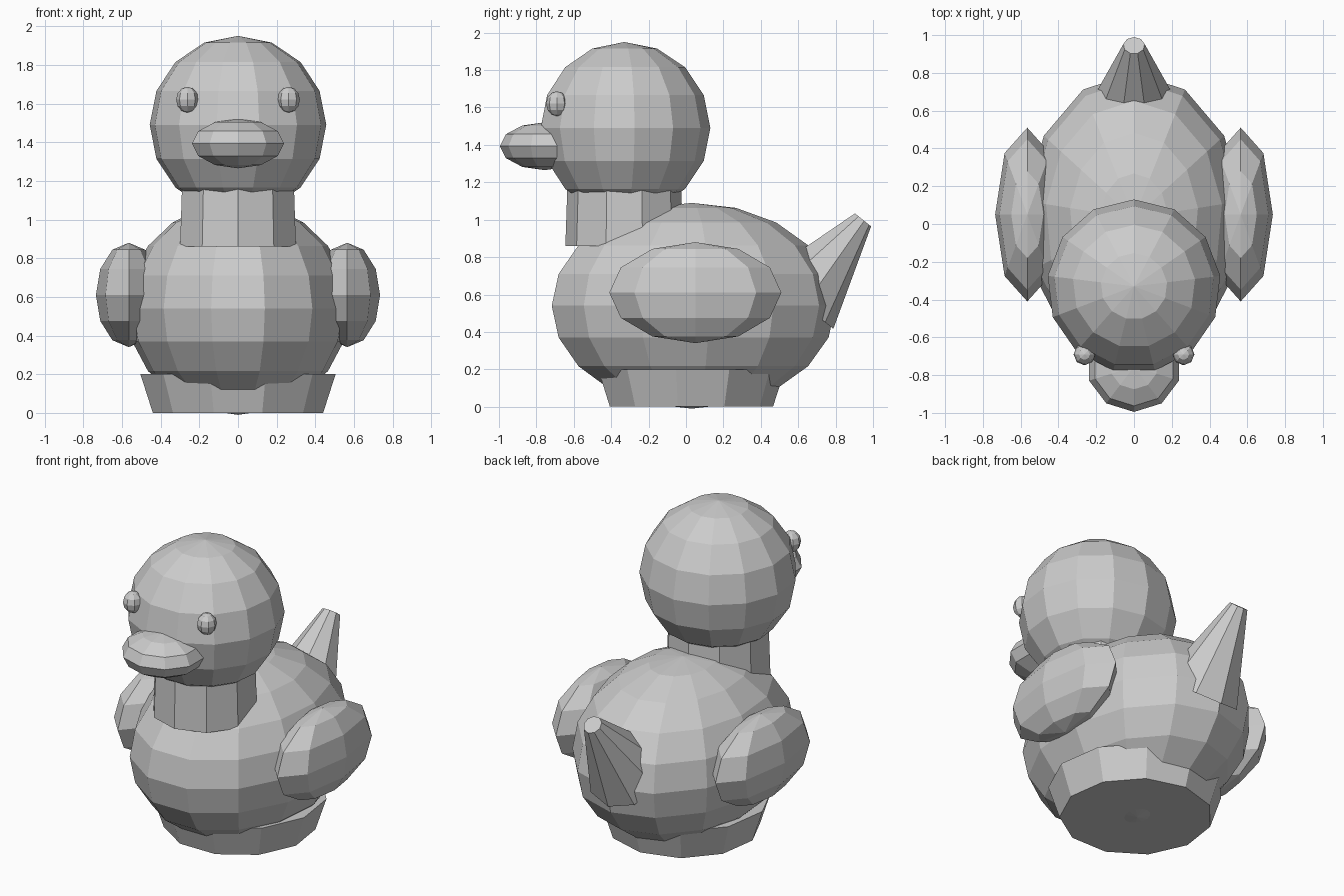
import bpy, bmesh, math
from mathutils import Matrix, Vector

if "Cube" in bpy.data.objects:
    bpy.data.objects.remove(bpy.data.objects["Cube"], do_unlink=True)

# One plain grey material
grey = bpy.data.materials.new("plain_grey")
grey.use_nodes = True
color = (0.6, 0.6, 0.6, 1)
grey.diffuse_color = color
grey.node_tree.nodes["Principled BSDF"].inputs["Base Color"].default_value = color


def finish(name, bm):
    mesh = bpy.data.meshes.new(name)
    bm.to_mesh(mesh)
    bm.free()
    mesh.materials.append(grey)
    obj = bpy.data.objects.new(name, mesh)
    bpy.context.collection.objects.link(obj)
    return obj


def ellipsoid(name, center, radii, segments, rings):
    bm = bmesh.new()
    matrix = Matrix.Translation(center) @ Matrix.Diagonal((*radii, 1))
    bmesh.ops.create_uvsphere(bm, u_segments=segments, v_segments=rings,
                              radius=1, matrix=matrix)
    return finish(name, bm)


def frustum(name, start, end, r_start, r_end, sides):
    start, end = Vector(start), Vector(end)
    axis = end - start
    tilt = Matrix.Rotation(math.atan2(-axis.y, axis.z), 4, "X")
    bm = bmesh.new()
    bmesh.ops.create_cone(bm, cap_ends=True, segments=sides, radius1=r_start,
                          radius2=r_end, depth=axis.length,
                          matrix=Matrix.Translation((start + end) / 2) @ tilt)
    return finish(name, bm)


# Torso, neck and head
ellipsoid("body", (0, 0.03, 0.54), (0.58, 0.77, 0.55), 13, 10)
frustum("neck", (0, -0.33, 0.86), (0, -0.33, 1.3), 0.315, 0.30, 10)
ellipsoid("head", (0, -0.33, 1.49), (0.46, 0.46, 0.46), 13, 8)

# Base stand and tail
frustum("base", (0, 0.02, 0), (0, 0.02, 0.2), 0.445, 0.51, 11)
frustum("tail", (0, 0.60, 0.566), (0, 0.945, 1.0), 0.24, 0.057, 9)

# Beak
ellipsoid("beak", (0, -0.755, 1.393), (0.25, 0.24, 0.128), 10, 6)

# Paired wings and eyes
for side, sign in (("left", 1), ("right", -1)):
    ellipsoid(side + "_wing", (sign * 0.565, 0.05, 0.61), (0.17, 0.46, 0.27), 8, 6)
    ellipsoid(side + "_eye", (sign * 0.262, -0.69, 1.62), (0.058, 0.058, 0.067), 8, 6)
